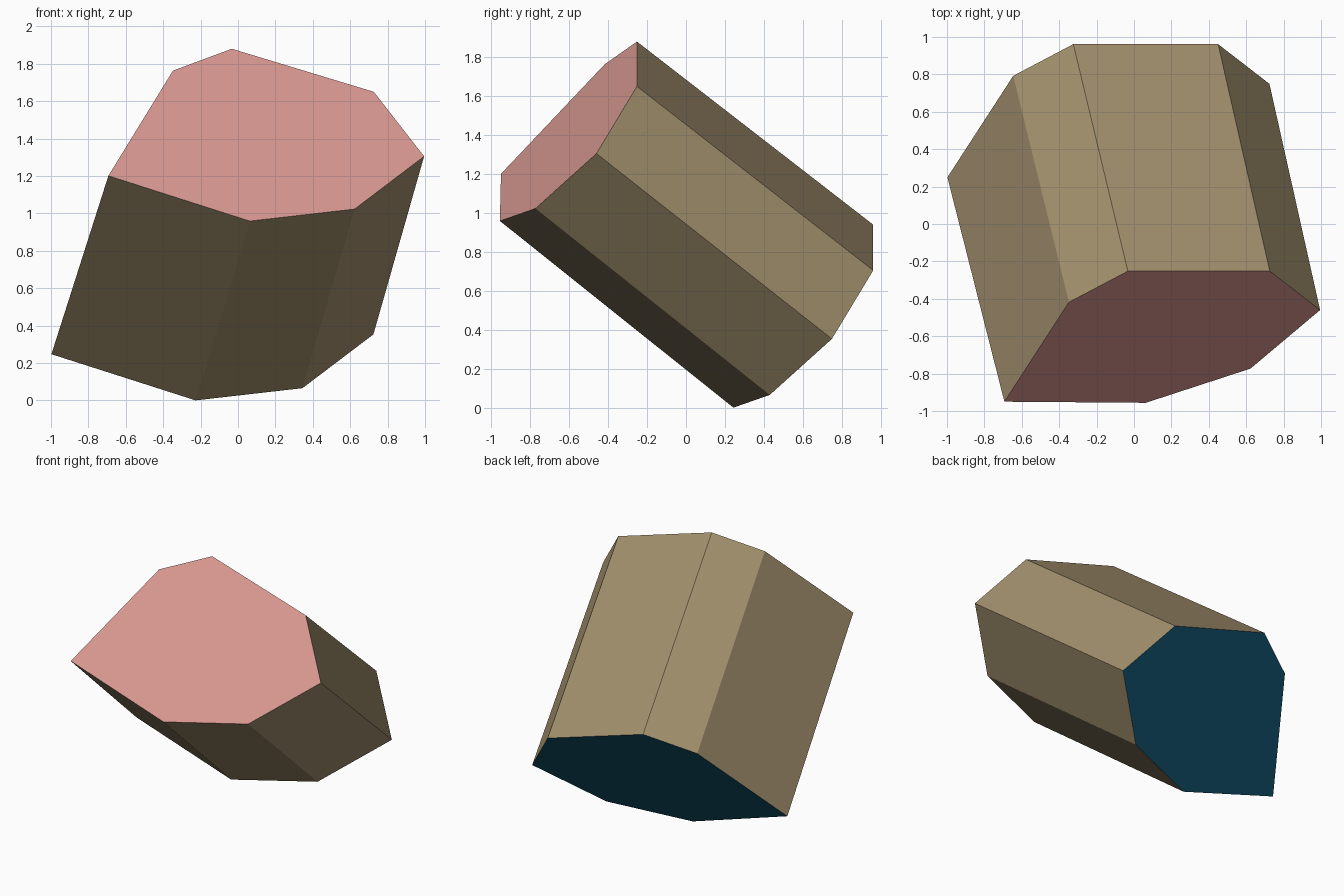
import bpy, bmesh
from mathutils import Vector

if "Cube" in bpy.data.objects:
    bpy.data.objects.remove(bpy.data.objects["Cube"])

# Seven-sided outline of the front end cap
RIM = [Vector(p) for p in (
    (-0.693, -0.95, 1.208), (-0.348, -0.418, 1.77), (-0.033, -0.252, 1.887),
    (0.726, -0.252, 1.657), (0.995, -0.46, 1.312), (0.623, -0.773, 1.03),
    (0.063, -0.956, 0.966))]
AXIS = Vector((-0.287, 1.207, -0.95))   # front cap to back cap
FLARE = 1.02                            # back cap is very slightly larger


def material(name, rgb):
    m = bpy.data.materials.new(name)
    m.diffuse_color = (*rgb, 1)
    m.use_nodes = True
    m.node_tree.nodes["Principled BSDF"].inputs["Base Color"].default_value = m.diffuse_color
    return m


# Leaning prism body
bm = bmesh.new()
centre = sum(RIM, Vector()) / len(RIM)
front = [bm.verts.new(p) for p in RIM]
back = [bm.verts.new(centre + AXIS + (p - centre) * FLARE) for p in RIM]
bm.faces.new(front)
bm.faces.new(back)
n = len(RIM)
for i in range(n):
    j = (i + 1) % n
    bm.faces.new((front[i], front[j], back[j], back[i]))
bmesh.ops.recalc_face_normals(bm, faces=bm.faces)

# Stand it on the ground
low = min(v.co.z for v in bm.verts)
bmesh.ops.translate(bm, verts=bm.verts, vec=(0, 0, -low))

# Colour the end caps by direction along the axis
bm.normal_update()
for f in bm.faces:
    d = f.normal.dot(AXIS.normalized())
    f.material_index = 1 if d < -0.8 else 2 if d > 0.8 else 0

mesh = bpy.data.meshes.new("prism_body")
bm.to_mesh(mesh)
bm.free()
for m in (material("tan", (0.365, 0.28, 0.155)),
          material("pink", (0.70, 0.32, 0.29)),
          material("dark teal", (0.008, 0.105, 0.19))):
    mesh.materials.append(m)
bpy.context.collection.objects.link(bpy.data.objects.new("prism_body", mesh))
